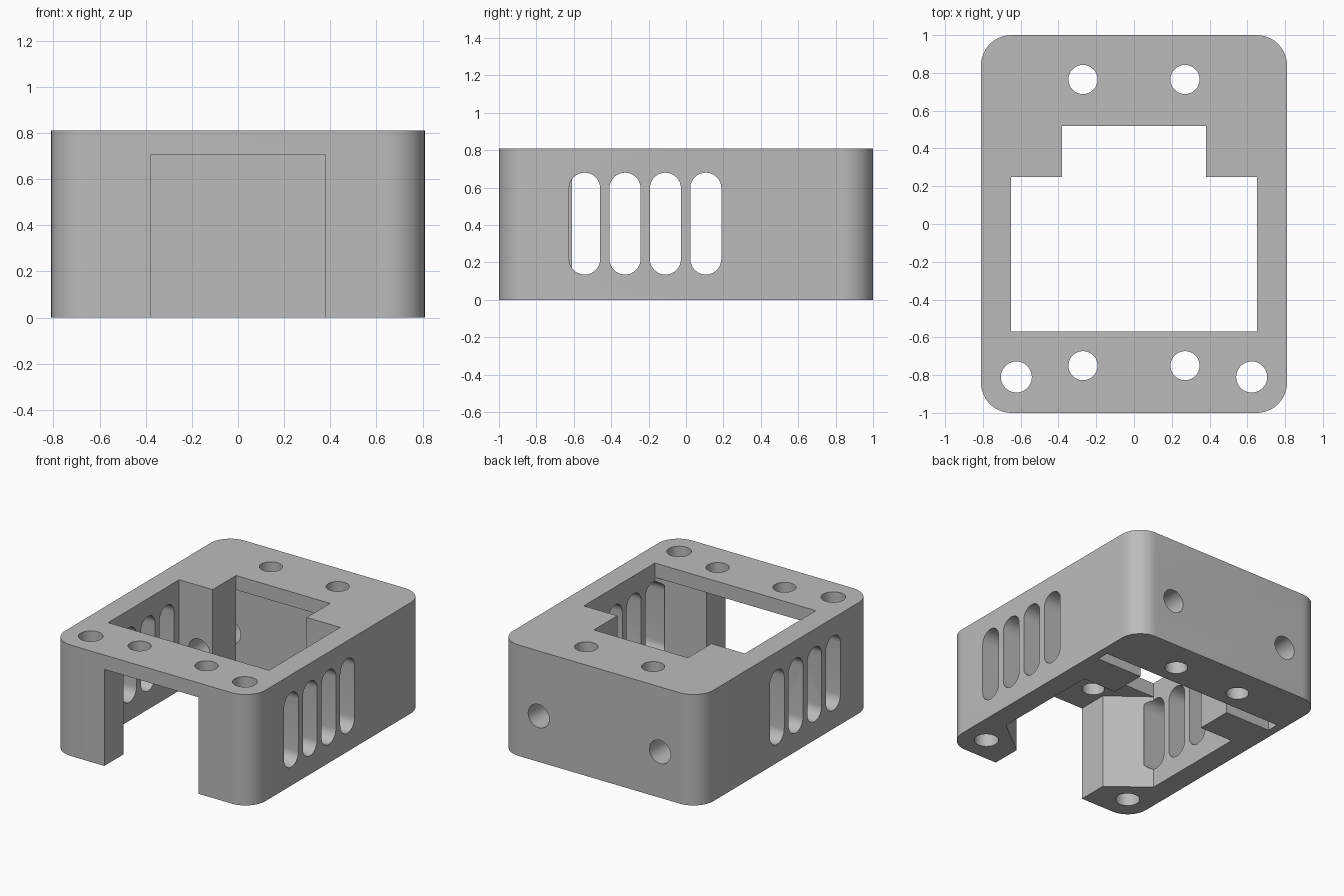
import bpy
import bmesh
from math import cos, sin, pi, radians

cube = bpy.data.objects.get("Cube")
if cube:
    bpy.data.objects.remove(cube, do_unlink=True)

WIDTH, LENGTH, HEIGHT = 0.81, 1.0, 0.81   # half width, half length, full height
CEILING = 0.705                           # underside of the top plate
CORNER = 0.16

gray = bpy.data.materials.new("plain gray")
gray.use_nodes = True
gray.diffuse_color = (0.5, 0.5, 0.5, 1)
gray.node_tree.nodes["Principled BSDF"].inputs["Base Color"].default_value = (0.5, 0.5, 0.5, 1)


def arc(cx, cy, r, start, end, steps):
    angles = [start + (end - start) * i / steps for i in range(steps + 1)]
    return [(cx + r * cos(a), cy + r * sin(a)) for a in angles]


def circle(cx, cy, r):
    return arc(cx, cy, r, 0, 2 * pi, 40)[:-1]


def mirrored(half):
    """Complete a right-hand outline with its left-hand copy."""
    return half + [(-x, y) for x, y in reversed(half)]


def prism(name, outline, axis, low, high):
    """Extrude a 2D outline along an axis."""
    place = {"x": lambda u, v, w: (w, u, v),
             "y": lambda u, v, w: (u, w, v),
             "z": lambda u, v, w: (u, v, w)}[axis]
    bm = bmesh.new()
    rings = [[bm.verts.new(place(u, v, w)) for u, v in outline] for w in (low, high)]
    bm.faces.new(rings[0])
    bm.faces.new(rings[1])
    for i in range(len(outline)):
        j = (i + 1) % len(outline)
        bm.faces.new((rings[0][i], rings[0][j], rings[1][j], rings[1][i]))
    bmesh.ops.recalc_face_normals(bm, faces=bm.faces)
    mesh = bpy.data.meshes.new(name)
    bm.to_mesh(mesh)
    bm.free()
    mesh.materials.append(gray)
    obj = bpy.data.objects.new(name, mesh)
    bpy.context.scene.collection.objects.link(obj)
    return obj


def carve(body, cutter):
    """Subtract a cutter and discard it."""
    cutter.hide_render = True
    bpy.context.view_layer.objects.active = body
    mod = body.modifiers.new("cut", "BOOLEAN")
    mod.operation = "DIFFERENCE"
    mod.solver = "EXACT"
    mod.object = cutter
    bpy.ops.object.modifier_apply(modifier=mod.name)
    bpy.data.objects.remove(cutter, do_unlink=True)


# Outer shell with rounded upright corners
outline = []
for k, (sx, sy) in enumerate([(1, 1), (-1, 1), (-1, -1), (1, -1)]):
    outline += arc(sx * (WIDTH - CORNER), sy * (LENGTH - CORNER), CORNER,
                   k * pi / 2, (k + 1) * pi / 2, 12)
body = prism("housing", outline, "z", 0, HEIGHT)

# Cavity: front doorway, chamfered posts, main room, neck and rear board slot
cavity = mirrored([(0.38, -1.1), (0.38, -0.78), (0.65, -0.57), (0.65, 0.25),
                   (0.38, 0.25), (0.38, 0.52), (0.75, 0.52), (0.75, 0.61)])
carve(body, prism("cavity_cutter", cavity, "z", -0.1, CEILING))

# Stepped window in the top plate
window = mirrored([(0.65, -0.57), (0.65, 0.25), (0.38, 0.25), (0.38, 0.52)])
carve(body, prism("window_cutter", window, "z", 0.6, 0.9))

for side in (-1, 1):
    # Upright screw holes
    for x, y, r in [(0.27, 0.765, 0.077), (0.27, -0.75, 0.077), (0.623, -0.81, 0.082)]:
        carve(body, prism("screw_cutter", circle(side * x, y, r), "z", -0.1, 0.9))
    # Holes through the back wall and inner blocks
    carve(body, prism("back_cutter", circle(side * 0.49, 0.335, 0.085), "y", 0.1, 1.1))
    # Row of ventilation slots
    for i in range(4):
        y, r = -0.542 + i * 0.216, 0.083
        slot = arc(y, 0.68 - r, r, 0, pi, 16) + arc(y, 0.135 + r, r, pi, 2 * pi, 16)
        ends = sorted((side * 0.6, side * 0.9))
        carve(body, prism("slot_cutter", slot, "x", *ends))

bpy.ops.object.select_all(action="DESELECT")
body.select_set(True)
bpy.context.view_layer.objects.active = body
bpy.ops.object.shade_smooth_by_angle(angle=radians(30))
